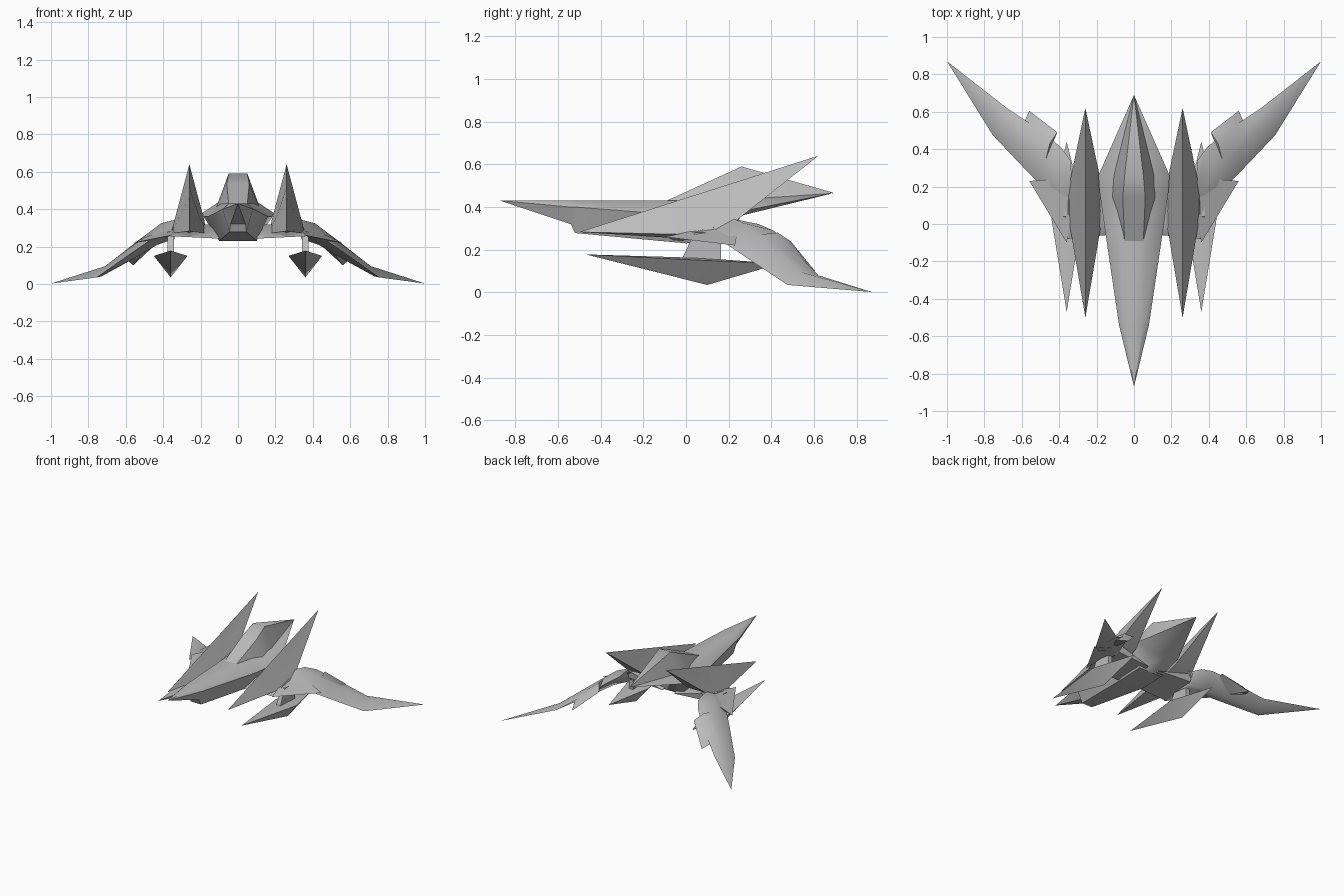
import bpy, bmesh, math

cube = bpy.data.objects.get("Cube")
if cube:
    bpy.data.objects.remove(cube, do_unlink=True)

grey = bpy.data.materials.new("hull grey")
grey.use_nodes = True
grey.diffuse_color = (0.5, 0.5, 0.5, 1)
grey.node_tree.nodes["Principled BSDF"].inputs["Base Color"].default_value = (0.5, 0.5, 0.5, 1)


def finish(name, bm, mirror=False, angle=45):
    bmesh.ops.remove_doubles(bm, verts=bm.verts, dist=1e-5)
    bmesh.ops.recalc_face_normals(bm, faces=bm.faces)
    mesh = bpy.data.meshes.new(name)
    bm.to_mesh(mesh)
    bm.free()
    obj = bpy.data.objects.new(name, mesh)
    bpy.context.collection.objects.link(obj)
    mesh.materials.append(grey)
    bpy.ops.object.select_all(action='DESELECT')
    bpy.context.view_layer.objects.active = obj
    obj.select_set(True)
    bpy.ops.object.shade_smooth_by_angle(angle=math.radians(angle))
    if mirror:
        obj.modifiers.new("mirror", 'MIRROR').use_mirror_merge = False
    return obj


def loft(name, sections, **kw):
    """Skin rings with equal point counts; a one-point section is a tip."""
    bm = bmesh.new()
    rings = [[bm.verts.new(p) for p in s] for s in sections]
    for a, b in zip(rings, rings[1:]):
        n = max(len(a), len(b))
        for i in range(n):
            j = (i + 1) % n
            quad = [a[i % len(a)], a[j % len(a)], b[j % len(b)], b[i % len(b)]]
            bm.faces.new(list(dict.fromkeys(quad)))
    for end in (rings[0], rings[-1]):
        if len(end) > 2:
            bm.faces.new(end)
    return finish(name, bm, **kw)


def hull(name, points, **kw):
    bm = bmesh.new()
    for p in points:
        bm.verts.new(p)
    bmesh.ops.convex_hull(bm, input=bm.verts)
    return finish(name, bm, **kw)


def six(y, top, top_z, side, side_z, low, low_z):
    """Six-sided body section."""
    return [(top, y, top_z), (side, y, side_z), (low, y, low_z),
            (-low, y, low_z), (-side, y, side_z), (-top, y, top_z)]


# Fuselage with stepped chin and swept tail
loft("fuselage", [
    [(0, -.87, .43)],
    six(-.54, .05, .43, .08, .40, .04, .32),
    six(-.52, .05, .43, .083, .40, .045, .278),
    six(0, .08, .43, .16, .36, .10, .23),
    six(.18, .10, .43, .185, .36, .10, .24),
    six(.26, .10, .44, .19, .38, .09, .36),
    [(0, .69, .465)]])

# Raised canopy flowing into the tail
canopy = [[(w, y, z), (b, y, .40), (-b, y, .40), (-w, y, z)]
          for y, w, z, b in [(-.09, .05, .43, .06), (.14, .06, .535, .12), (.26, .05, .59, .12)]]
loft("canopy", canopy + [[(0, .69, .467)]])

# Tall spear fins beside the body
fin_mid = [(.26, .06, .462), (.31, .08, .37), (.355, .06, .27),
           (.26, .02, .25), (.165, .06, .27), (.21, .08, .37)]
fin_rear = [(.26, .24, .519), (.295, .24, .43), (.34, .24, .34),
            (.26, .24, .34), (.18, .24, .34), (.225, .24, .43)]
loft("spear_fin", [[(.26, -.5, .283)], fin_mid, fin_rear, [(.26, .62, .64)]], mirror=True)

# Root bridge between body and fins
hull("wing_root", [(.05, -.05, .24), (.05, .22, .25), (.36, -.08, .255), (.37, .22, .27),
                   (.05, .05, .31), (.34, .23, .33)], mirror=True)

# Triangular side winglet
hull("winglet", [(.56, .23, .22), (.30, .25, .335), (.36, -.10, .26), (.40, .21, .24)], mirror=True)

# Drooping swept wing: leading edge, top, trailing edge, underside
loft("swept_wing", [
    [(.34, .05, .26), (.33, .22, .345), (.34, .34, .32), (.34, .22, .24)],
    [(.46, .17, .24), (.41, .27, .325), (.39, .41, .29), (.43, .28, .21)],
    [(.57, .28, .165), (.53, .38, .235), (.50, .50, .205), (.54, .39, .145)],
    [(.755, .475, .035), (.71, .54, .095), (.68, .62, .08), (.73, .54, .04)],
    [(1, .87, .002)]], mirror=True, angle=60)

# Armour block on the wing
hull("wing_block", [(.56, .605, .10), (.41, .49, .24), (.475, .335, .27), (.62, .47, .15),
                    (.55, .54, .17), (.45, .43, .28), (.53, .44, .14)], mirror=True)

# Slung keel pod
hull("keel_pod", [(.36, -.47, .178), (.45, .08, .15), (.27, .08, .15),
                  (.36, .10, .035), (.36, .06, .162), (.36, .44, .135)], mirror=True, angle=30)

# Pylon holding the pod
hull("pod_pylon", [(x, y, z) for x in (.343, .377)
                   for y, z in [(-.02, .155), (.165, .155), (.165, .28), (.04, .28)]], mirror=True)
